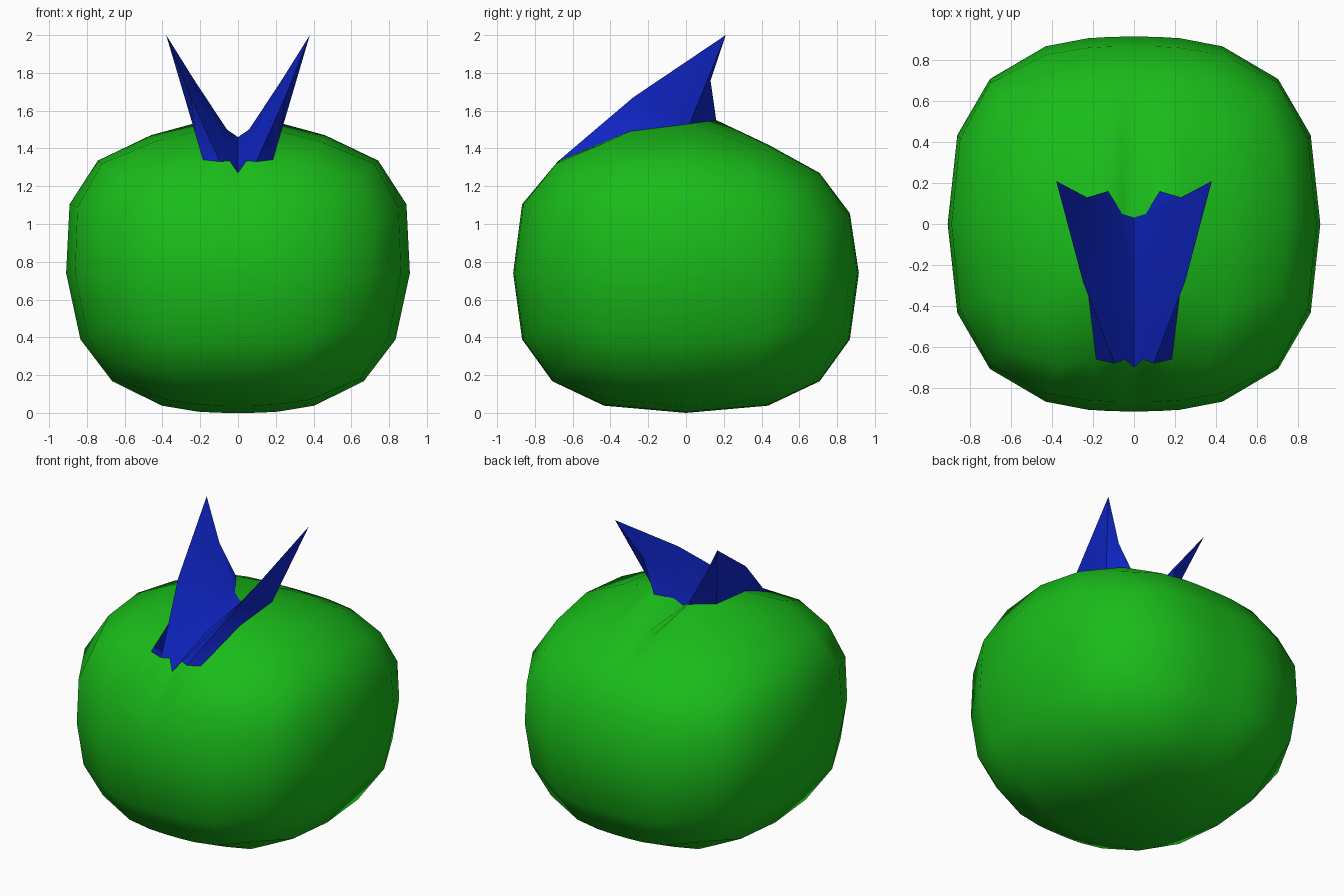
import bpy, bmesh

if "Cube" in bpy.data.objects:
    bpy.data.objects.remove(bpy.data.objects["Cube"])

COLS = [0, .06, .13, .25, .5, 1]
A = [-c for c in COLS[:0:-1]] + COLS      # columns across x
B = [-1, -.5, 0, .5, 1]                   # rows along y and z
P = 2.7                                   # roundness of the boxy ball

# (y, z) of the seam where the crest grows out of the body top
SEAM = {
    -1: {0: (-.70, 1.27), .06: (-.66, 1.335), .13: (-.68, 1.33), .25: (-.66, 1.34)},
    -.5: {0: (-.32, 1.40), .06: (-.30, 1.44), .13: (-.30, 1.47), .25: (-.30, 1.49)},
    0: {0: (.03, 1.46), .06: (.05, 1.50), .13: (.16, 1.55), .25: (.02, 1.53)},
}


def place(a, b, c):
    n = (abs(a) ** P + abs(b) ** P + abs(c) ** P) ** (1 / P)
    a2, b2, c2 = a / n, b / n, c / n
    x = .91 * a2 * (1 + .07 * c2)
    y = .915 * b2
    z = .74 + c2 * (.77 if c2 > 0 else .74)
    if c2 > 0:
        z -= .12 * max(y, 0) * c2
    if c == 1 and b in SEAM and abs(a) in SEAM[b]:
        y, z = SEAM[b][abs(a)]
    return x, y, z


def finish(bm, name, colour, angle, up_face=None):
    bmesh.ops.recalc_face_normals(bm, faces=bm.faces)
    if up_face is not None:
        bm.faces.ensure_lookup_table()
        if bm.faces[up_face].normal.z < 0:
            bmesh.ops.reverse_faces(bm, faces=bm.faces)
    me = bpy.data.meshes.new(name)
    bm.to_mesh(me)
    bm.free()
    ob = bpy.data.objects.new(name, me)
    bpy.context.collection.objects.link(ob)
    mat = bpy.data.materials.new(name + "_colour")
    mat.diffuse_color = colour
    mat.use_nodes = True
    mat.node_tree.nodes["Principled BSDF"].inputs["Base Color"].default_value = mat.diffuse_color
    me.materials.append(mat)
    bpy.ops.object.select_all(action='DESELECT')
    ob.select_set(True)
    bpy.context.view_layer.objects.active = ob
    bpy.ops.object.shade_smooth_by_angle(angle=angle)


def adder(bm):
    cache = {}

    def face(points):
        vs = []
        for p in points:
            key = tuple(round(q, 4) for q in p)
            if key not in cache:
                cache[key] = bm.verts.new(p)
            vs.append(cache[key])
        bm.faces.new(vs)
    return face


# Body: six gridded sides of a rounded cube, open under the crest
bm = bmesh.new()
face = adder(bm)
for axis, (U, V) in enumerate(((B, B), (A, B), (A, B))):
    for side in (-1, 1):
        for u0, u1 in zip(U, U[1:]):
            for v0, v1 in zip(V, V[1:]):
                if axis == 2 and side == 1 and max(abs(u0), abs(u1)) <= .25 and v1 <= 0:
                    continue
                quad = []
                for u, v in ((u0, v0), (u1, v0), (u1, v1), (u0, v1)):
                    p = [u, v]
                    p.insert(axis, side)
                    quad.append(place(*p))
                face(quad)
finish(bm, "body", (.01, .5, .01, 1), 1.4)

# Crest: two swept-back pointed horns joined by a V-shaped valley
bm = bmesh.new()
face = adder(bm)
for s in (1, -1):
    def seam(row, col):
        return place(s * col, row, 1)
    ridge, tip, notch = (s * .25, -.28, 1.67), (s * .38, .21, 2), (s * .23, .13, 1.76)
    for r0, r1 in ((-1, -.5), (-.5, 0)):
        face([seam(r0, 0), seam(r0, .06), seam(r1, .06), seam(r1, 0)])
    # inner side
    face([seam(-1, .06), seam(-1, .13), ridge, seam(-.5, .06)])
    face([seam(-.5, .06), ridge, notch, seam(0, .06)])
    face([seam(0, .06), notch, seam(0, .13)])
    face([ridge, tip, notch])
    # outer side
    face([seam(-1, .13), seam(-1, .25), seam(-.5, .25), ridge])
    face([ridge, seam(-.5, .25), seam(0, .25), tip])
    # back
    face([tip, seam(0, .25), notch])
    face([notch, seam(0, .25), seam(0, .13)])
finish(bm, "crest", (.005, .02, .6, 1), 1.0, 0)
